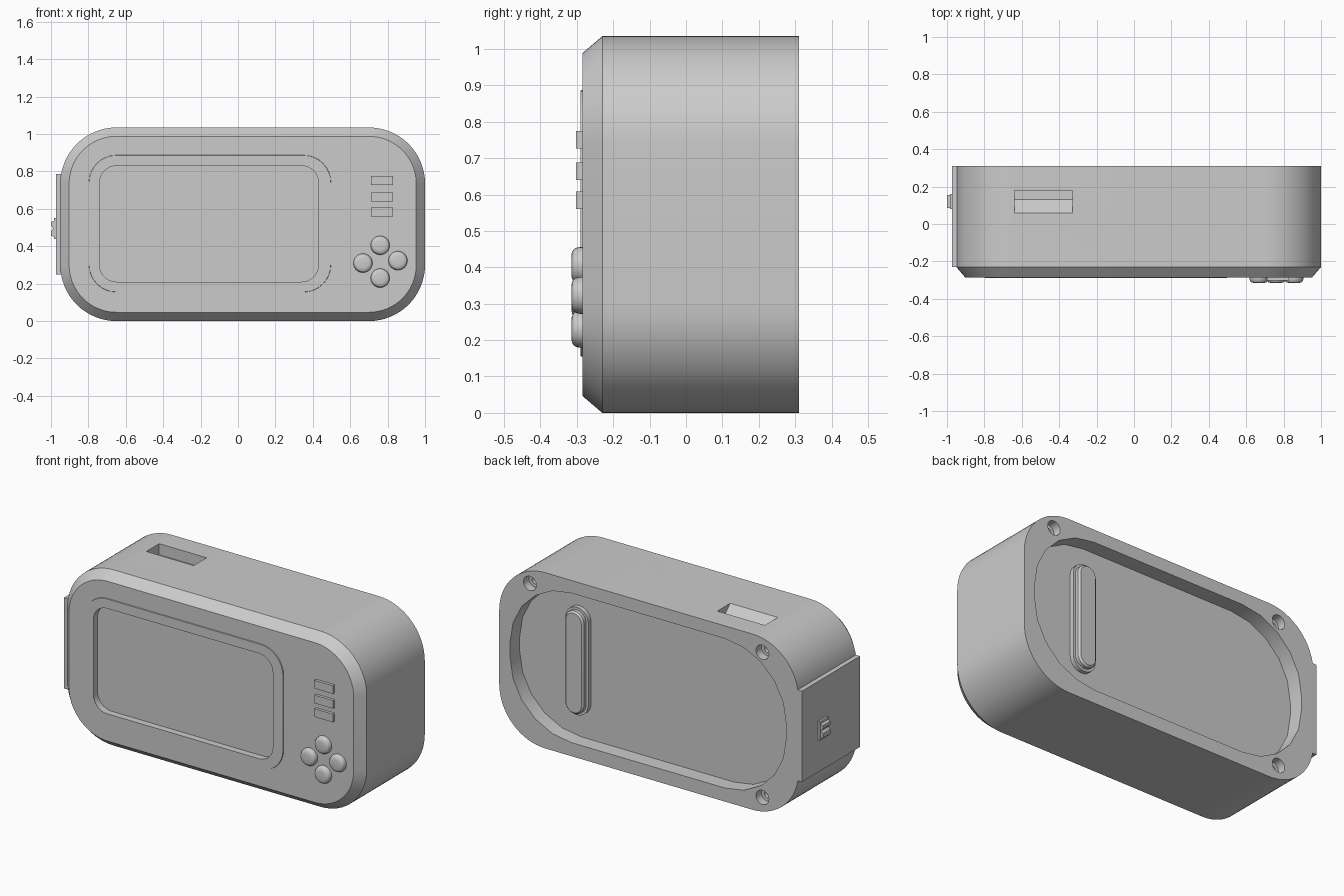
import bpy, bmesh
from math import sin, cos, pi, radians

if "Cube" in bpy.data.objects:
    bpy.data.objects.remove(bpy.data.objects["Cube"])


def outline(x0, x1, z0, z1, r, seg):
    """Rounded rectangle in the x-z plane."""
    pts = []
    for cx, cz, a in ((x1 - r, z1 - r, 0), (x0 + r, z1 - r, 90), (x0 + r, z0 + r, 180), (x1 - r, z0 + r, 270)):
        for i in range(seg + 1):
            t = radians(a + 90 * i / seg)
            pts.append((cx + r * cos(t), cz + r * sin(t)))
    return pts


def loft(name, rings):
    """Skin a stack of equal-length 3D rings and cap both ends."""
    bm = bmesh.new()
    vs = [[bm.verts.new(p) for p in ring] for ring in rings]
    n = len(vs[0])
    for a, b in zip(vs, vs[1:]):
        for i in range(n):
            j = (i + 1) % n
            bm.faces.new((a[i], a[j], b[j], b[i]))
    bm.faces.new(vs[0])
    bm.faces.new(vs[-1])
    bmesh.ops.remove_doubles(bm, verts=bm.verts, dist=1e-5)
    bmesh.ops.recalc_face_normals(bm, faces=bm.faces)
    mesh = bpy.data.meshes.new(name)
    bm.to_mesh(mesh)
    bm.free()
    ob = bpy.data.objects.new(name, mesh)
    bpy.context.collection.objects.link(ob)
    return ob


def rounded(name, x0, x1, z0, z1, r, levels, seg=8):
    """Rounded block along y; levels are (y, inset) pairs."""
    return loft(name, [[(x, y, z) for x, z in outline(x0 + d, x1 - d, z0 + d, z1 - d, r - d, seg)]
                       for y, d in levels])


def disc(name, x, z, levels, seg=24):
    """Turned part along y; levels are (y, radius) pairs."""
    return loft(name, [[(x + r * cos(2 * pi * i / seg), y, z + r * sin(2 * pi * i / seg)) for i in range(seg)]
                       for y, r in levels])


def box(name, x0, x1, y0, y1, z0, z1):
    return loft(name, [[(x0, y0, z), (x1, y0, z), (x1, y1, z), (x0, y1, z)] for z in (z0, z1)])


def cut(target, cutter):
    mod = target.modifiers.new("cut", 'BOOLEAN')
    mod.operation = 'DIFFERENCE'
    mod.solver = 'EXACT'
    mod.object = cutter
    bpy.context.view_layer.objects.active = target
    bpy.ops.object.modifier_apply(modifier=mod.name)
    bpy.data.objects.remove(cutter)


FRONT, BACK = -0.285, 0.31

# main case with chamfered front
case = rounded("case", -0.95, 1.0, 0, 1.035, 0.3, [(FRONT, 0.047), (-0.23, 0), (BACK, 0)], 16)

# shallow rear recess with coarse corners
cut(case, rounded("recess_cutter", -0.87, 0.93, 0.08, 0.96, 0.4, [(0.22, 0), (0.4, 0)], 5))

# three counterbored screw holes
for x, z in ((-0.715, 0.09), (-0.715, 0.945), (0.8, 0.945)):
    cut(case, disc("screw_cutter", x, z, [(0.17, 0.022), (0.26, 0.022), (0.26, 0.042), (0.4, 0.042)], 20))

# top port with a sloping front wall
cut(case, loft("port_cutter", [[(x, 0.06, 1.035), (x, 0.13, 0.97), (x, 0.18, 0.97), (x, 0.18, 1.1), (x, 0.06, 1.1)]
                               for x in (-0.64, -0.33)]))

# raised bezel, then the sunken screen through bezel and case
bezel = rounded("screen_bezel", -0.8, 0.5, 0.152, 0.89, 0.15, [(FRONT - 0.005, 0.004), (FRONT + 0.01, 0)])
for part in (bezel, case):
    cut(part, rounded("screen_cutter", -0.74, 0.43, 0.21, 0.83, 0.09, [(-0.4, 0), (-0.25, 0)]))

# stepped pill on the recess floor
rounded("rear_pill_base", 0.465, 0.615, 0.215, 0.85, 0.075, [(0.21, 0), (0.245, 0)])
rounded("rear_pill", 0.48, 0.6, 0.23, 0.835, 0.06, [(0.23, 0), (0.265, 0), (0.275, 0.01)])

# three bar keys
for i, z in enumerate((0.56, 0.64, 0.727)):
    box(f"bar_key_{i + 1}", 0.71, 0.83, -0.302, -0.27, z, z + 0.048)

# four domed buttons
for side, x, z in (("top", 0.76, 0.405), ("left", 0.668, 0.31), ("right", 0.855, 0.323), ("bottom", 0.76, 0.23)):
    disc(f"{side}_button", x, z, [(-0.27, 0.051), (-0.29, 0.051), (-0.301, 0.049), (-0.309, 0.044),
                                  (-0.313, 0.037), (-0.315, 0.028)])

# side panel with sliding switch
box("side_panel", -0.973, -0.9, -0.23, BACK, 0.25, 0.785)
box("switch_base", -0.985, -0.96, 0.08, 0.16, 0.44, 0.55)
loft("switch_knob", [[(-0.97, y, 0.45), (-1.0, y, 0.455), (-1.0, y, 0.48), (-0.988, y, 0.495),
                      (-1.0, y, 0.51), (-1.0, y, 0.53), (-0.97, y, 0.54)] for y in (0.085, 0.155)])

# smooth curved sides, keep crisp edges
for ob in bpy.context.scene.objects:
    bpy.context.view_layer.objects.active = ob
    ob.select_set(True)
bpy.ops.object.shade_smooth_by_angle(angle=radians(25))
